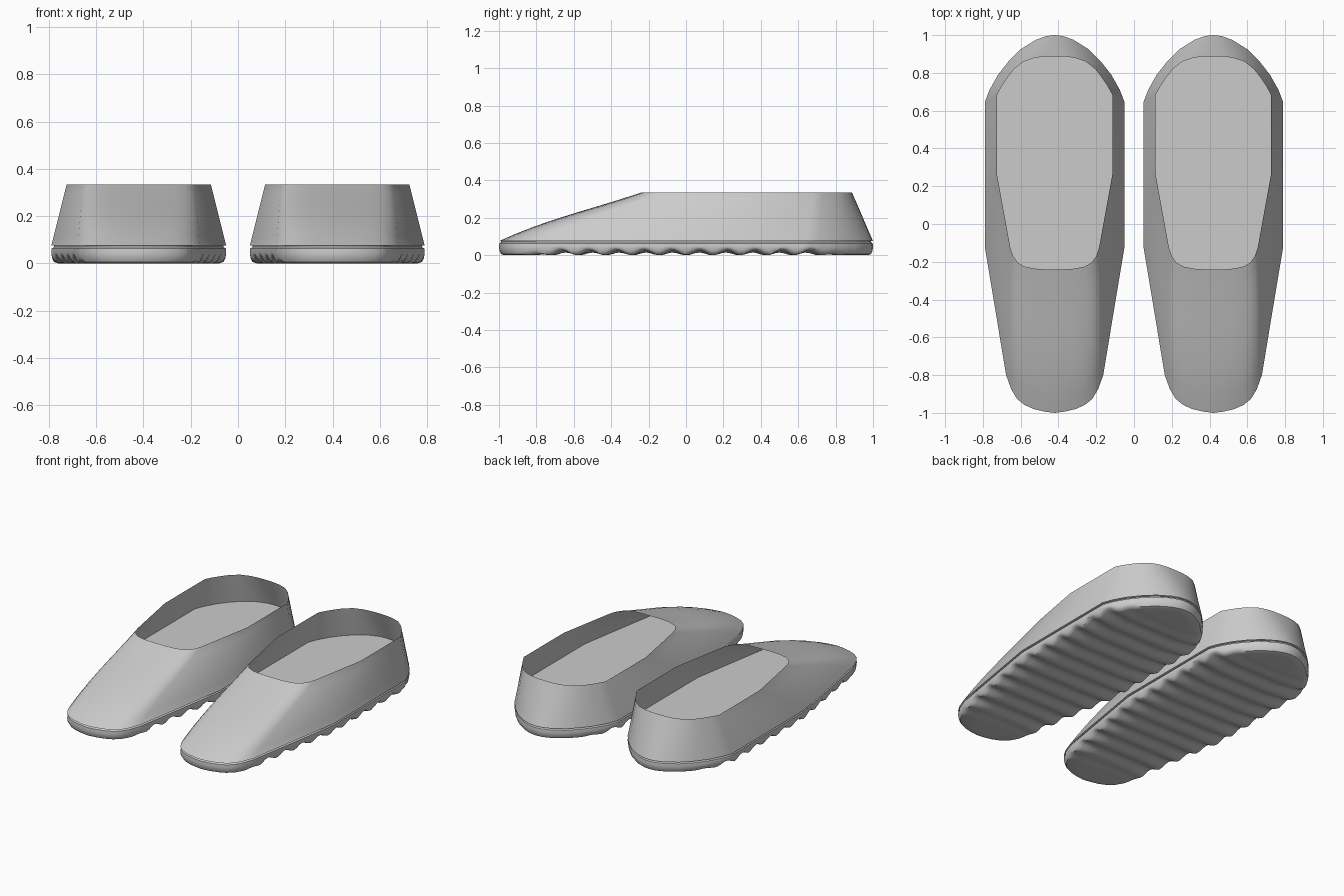
import bpy, bmesh, math

if "Cube" in bpy.data.objects:
    bpy.data.objects.remove(bpy.data.objects["Cube"])

grey = bpy.data.materials.new("plain grey")
grey.diffuse_color = (0.6, 0.6, 0.6, 1)
grey.use_nodes = True
grey.node_tree.nodes["Principled BSDF"].inputs["Base Color"].default_value = grey.diffuse_color

# half outline, toe to heel: (base x, base y, rim x, rim y)
ROWS = [
    (0, -1.0, 0, -.24), (.055, -.993, .055, -.24), (.11, -.98, .11, -.236),
    (.16, -.958, .16, -.225), (.20, -.925, .195, -.205), (.23, -.875, .22, -.17),
    (.257, -.80, .235, -.125), (.37, -.12, .305, .26), (.37, .645, .305, .685),
    (.345, .71, .28, .73), (.30, .79, .25, .775), (.245, .86, .215, .82),
    (.18, .925, .165, .86), (.10, .975, .105, .88), (.045, .995, .05, .887),
    (0, 1.0, 0, .888)]
Z0, Z1 = .075, .335


def full(half):
    """Close a half outline by mirroring it in x."""
    return half + [(-x, y, z) for x, y, z in half[-2:0:-1]]


def loft(name, rings, cx, cap_first=False, extra=None, angle=30):
    bm = bmesh.new()
    loops = [[bm.verts.new((x + cx, y, z)) for x, y, z in r] for r in rings]
    for a, b in zip(loops, loops[1:]):
        n = len(a)
        for i in range(n):
            j = (i + 1) % n
            bm.faces.new((a[i], a[j], b[j], b[i]))
    if cap_first:
        bm.faces.new(loops[0])
    if extra:
        extra(bm, loops)
    bmesh.ops.recalc_face_normals(bm, faces=bm.faces)
    me = bpy.data.meshes.new(name)
    bm.to_mesh(me)
    bm.free()
    ob = bpy.data.objects.new(name, me)
    bpy.context.collection.objects.link(ob)
    me.materials.append(grey)
    bpy.context.view_layer.objects.active = ob
    ob.select_set(True)
    bpy.ops.object.shade_smooth_by_angle(angle=math.radians(angle))
    ob.select_set(False)
    return ob


def upper_ring(t, inset=0):
    """Outline part way from base to rim, with a slight swell over the toe."""
    half = []
    for bx, by, rx, ry in ROWS:
        toe = max(0, min(1, (-by - .12) / .68))
        z = Z0 + (Z1 - Z0) * t + .05 * toe * t * (1 - t) * (1 - t) * 2
        half.append(((bx + (rx - bx) * t) * (1 - inset), (by + (ry - by) * t) * (1 - inset), z))
    return full(half)


# finer half outline for the sole, so the tread can ripple along it
FINE = []
for (x0, y0, _, _), (x1, y1, _, _) in zip(ROWS, ROWS[1:]):
    n = max(1, round((y1 - y0) / .02))
    FINE += [(x0 + (x1 - x0) * k / n, y0 + (y1 - y0) * k / n) for k in range(n)]
FINE.append((0, 1.0))


def ripple(y):
    fade = max(0, min(1, (.85 - abs(y)) / .15))
    return fade * (.5 - .5 * math.cos(2 * math.pi * y / .15))


def sole_ring(d, z, wave=0, kx=1):
    return full([(x * (1 - d / .37) * kx, y * (1 - d), z + wave * ripple(y)) for x, y in FINE])


def tread_cap(bm, loops):
    """Fill the underside with strips from side to side."""
    r, n = loops[-1], len(loops[-1])
    h = n // 2
    for i in range(h):
        a, b, c, d = r[i], r[i + 1], r[(n - i - 1) % n], r[(n - i) % n]
        vs = []
        for v in (a, b, c, d):
            if v not in vs:
                vs.append(v)
        bm.faces.new(vs)


for side, cx in (("left", -.42), ("right", .42)):
    # upper shell, open at the top
    loft(side + "_upper", [upper_ring(t) for t in (0, .12, .25, .4, .55, .7, .85, 1)], cx)
    # insole
    bm_ring = [(x, y, .135) for x, y, z in upper_ring(.225, .002)]
    loft(side + "_insole", [bm_ring], cx, cap_first=True)
    # sole with rippled tread and a thin seam under the upper
    loft(side + "_sole", [sole_ring(.012, .076), sole_ring(.012, .07), sole_ring(.002, .064),
                          sole_ring(0, .045), sole_ring(.003, .022, .015),
                          sole_ring(.012, .006, .026), sole_ring(.03, 0, .024),
                          sole_ring(.05, 0, .014, .6)], cx, extra=tread_cap, angle=40)
